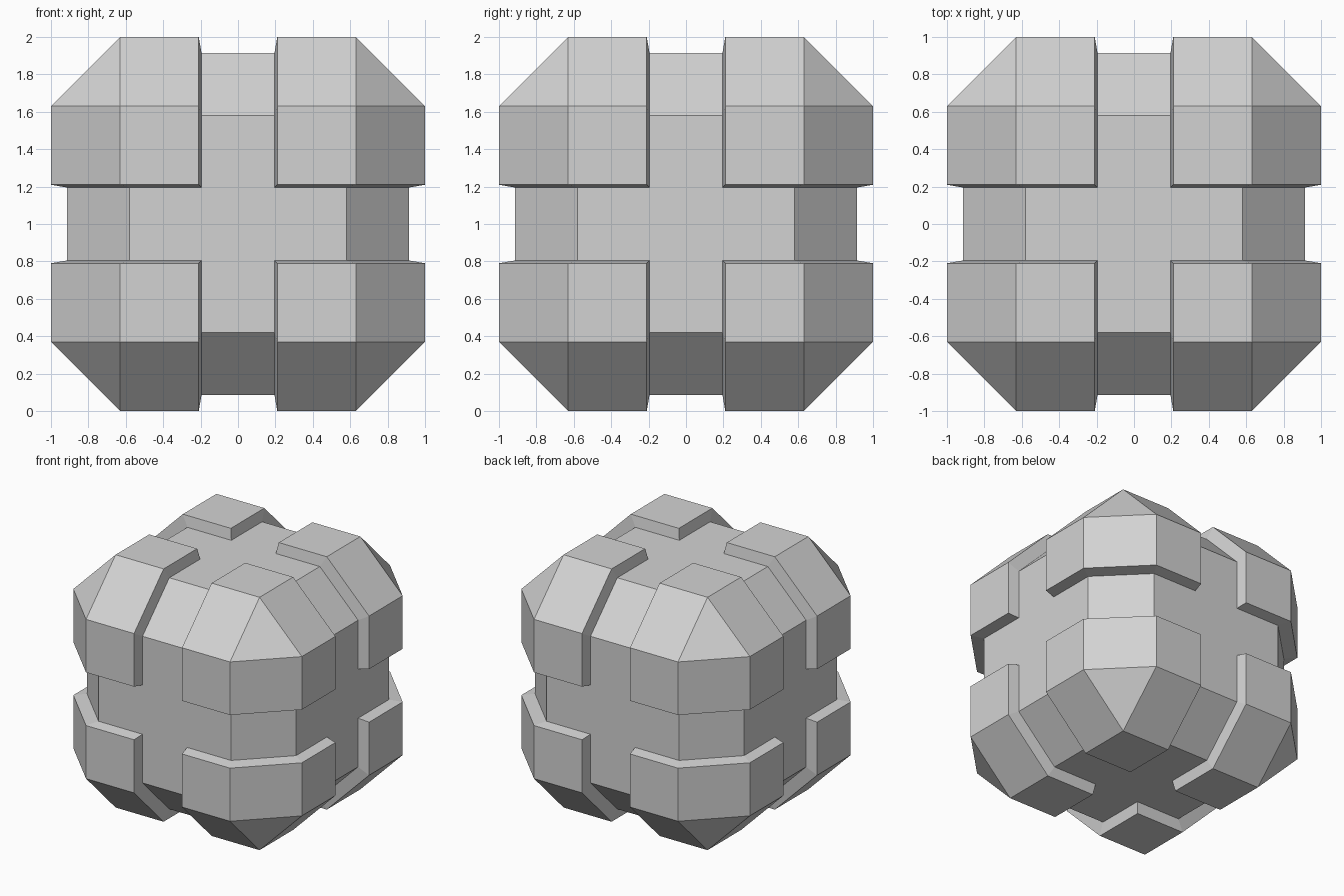
import bpy
import bmesh
from itertools import product

default_cube = bpy.data.objects.get("Cube")
if default_cube:
    bpy.data.objects.remove(default_cube, do_unlink=True)

# Distances from the centre
OUTER, OUTER_BEVEL, OUTER_GAP = 1.0, 0.63, 0.21
INNER, INNER_BEVEL, INNER_GAP = 0.915, 0.58, 0.195
CENTRE_Z = 1.0

grey = bpy.data.materials.new("light_grey")
grey.use_nodes = True
colour = (0.65, 0.65, 0.65, 1)
grey.diffuse_color = colour
grey.node_tree.nodes["Principled BSDF"].inputs["Base Color"].default_value = colour


def axis_points(face, sides):
    """Points at distance `face` along each axis, with all pairs of `sides` on the others."""
    points = set()
    for a, b in product(sides, repeat=2):
        points |= {(face, a, b), (a, face, b), (a, b, face)}
    return points


def hull_object(name, points):
    """Flat-faced convex solid around the points."""
    bm = bmesh.new()
    for x, y, z in sorted(points):
        bm.verts.new((x, y, z))
    result = bmesh.ops.convex_hull(bm, input=bm.verts[:])
    loose = {g for g in result["geom_interior"] + result["geom_unused"]
             if isinstance(g, bmesh.types.BMVert) and g.is_valid}
    bmesh.ops.delete(bm, geom=list(loose), context="VERTS")
    bmesh.ops.dissolve_limit(bm, angle_limit=0.01, verts=bm.verts[:], edges=bm.edges[:])
    bmesh.ops.recalc_face_normals(bm, faces=bm.faces[:])
    mesh = bpy.data.meshes.new(name)
    bm.to_mesh(mesh)
    bm.free()
    mesh.materials.append(grey)
    obj = bpy.data.objects.new(name, mesh)
    obj.location.z = CENTRE_Z
    bpy.context.collection.objects.link(obj)
    return obj


# Bevelled core, whose faces show as the groove floors
core = axis_points(INNER, (-INNER_BEVEL, INNER_BEVEL))
core |= {(-x, -y, -z) for x, y, z in core}
hull_object("core", core)

# Eight raised corner blocks with slightly flared groove walls
block = axis_points(OUTER, (OUTER_GAP, OUTER_BEVEL))
block |= axis_points(INNER, (INNER_GAP, INNER_BEVEL))
for sx, sy, sz in product((-1, 1), repeat=3):
    name = "_".join(("corner", "upper" if sz > 0 else "lower",
                     "back" if sy > 0 else "front", "left" if sx > 0 else "right"))
    hull_object(name, {(x * sx, y * sy, z * sz) for x, y, z in block})
